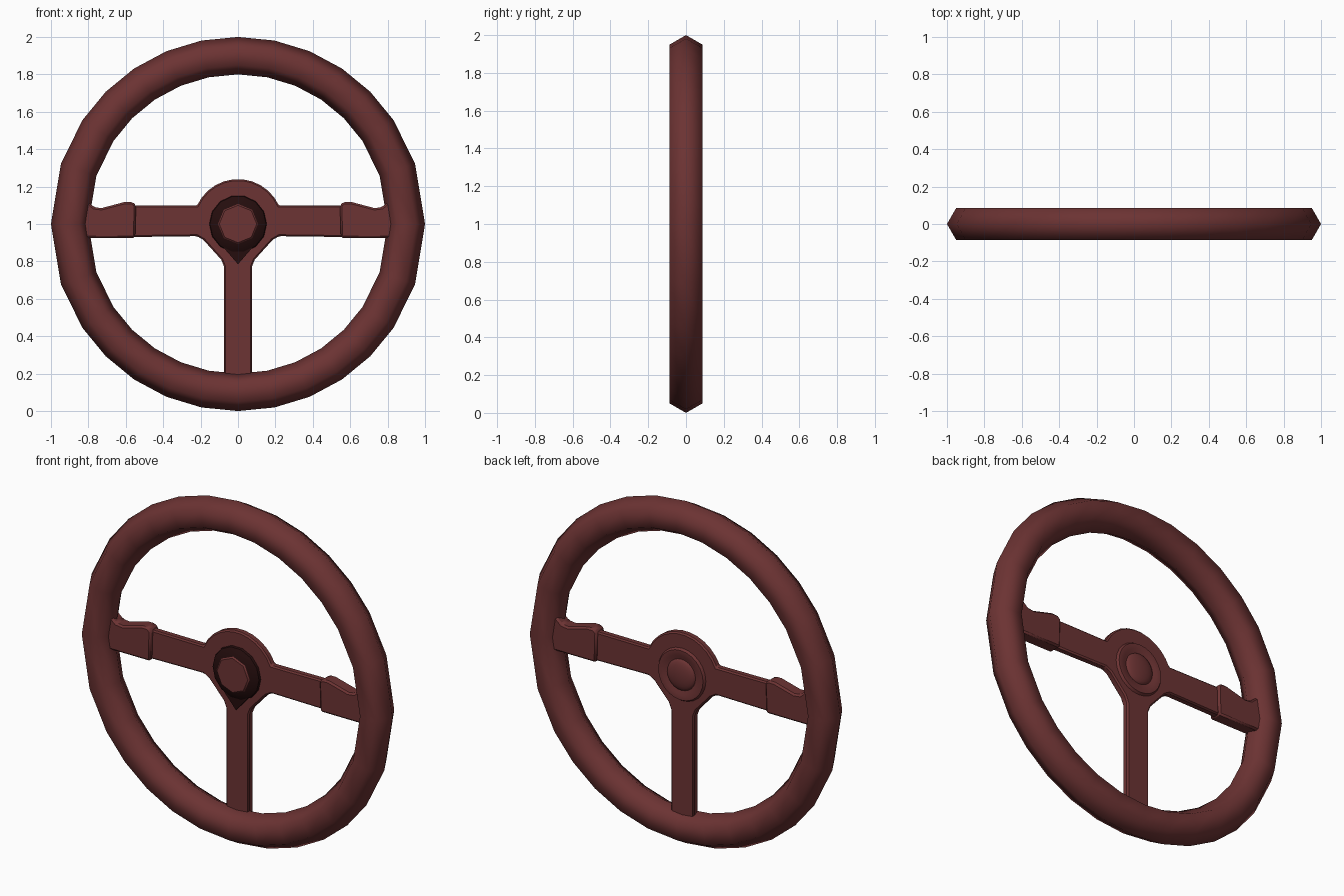
import bpy, bmesh
from math import sin, cos, radians, pi

old = bpy.data.objects.get("Cube")
if old:
    bpy.data.objects.remove(old, do_unlink=True)


def material(name, rgb):
    m = bpy.data.materials.new(name)
    m.use_nodes = True
    m.diffuse_color = (*rgb, 1)
    m.node_tree.nodes["Principled BSDF"].inputs["Base Color"].default_value = (*rgb, 1)
    return m


RED = material("dark red", (0.15, 0.033, 0.033))
BLACK = material("red black", (0.018, 0.004, 0.004))
HUB_Z = 1.0


def finish(bm, name, mat, angle=None, bevel=0):
    bmesh.ops.recalc_face_normals(bm, faces=bm.faces[:])
    mesh = bpy.data.meshes.new(name)
    bm.to_mesh(mesh)
    bm.free()
    mesh.materials.append(mat)
    ob = bpy.data.objects.new(name, mesh)
    bpy.context.collection.objects.link(ob)
    if bevel:
        mod = ob.modifiers.new("soft edges", "BEVEL")
        mod.width = bevel
        mod.segments = 1
        mod.limit_method = "ANGLE"
    bpy.ops.object.select_all(action="DESELECT")
    ob.select_set(True)
    bpy.context.view_layer.objects.active = ob
    if angle is None:
        bpy.ops.object.shade_smooth()
    else:
        bpy.ops.object.shade_smooth_by_angle(angle=radians(angle))
    return ob


def prism(name, outline, front, back, mat, bevel=0.0):
    """Extrude an (x, z) outline from y=front to y=back."""
    bm = bmesh.new()
    face = bm.faces.new([bm.verts.new((x, front, z)) for x, z in outline])
    out = bmesh.ops.extrude_face_region(bm, geom=[face])
    for v in out["geom"]:
        if isinstance(v, bmesh.types.BMVert):
            v.co.y = back
    return finish(bm, name, mat, 25, bevel)


def lathe(name, profile, sides, mat, angle=35):
    """Turn an (r, y) profile around the hub axis and cap its ends."""
    bm = bmesh.new()
    rings = []
    for r, y in profile:
        turn = [2 * pi * i / sides for i in range(sides)]
        rings.append([bm.verts.new((r * cos(a), y, HUB_Z + r * sin(a))) for a in turn])
    for a, b in zip(rings, rings[1:]):
        for i in range(sides):
            j = (i + 1) % sides
            bm.faces.new((a[i], a[j], b[j], b[i]))
    bm.faces.new(rings[0])
    bm.faces.new(rings[-1])
    return finish(bm, name, mat, angle)


# Rim: six-sided tube, with longer segments where the side spokes join
quarter = [0, 18.8, 33.75, 45, 56.25, 67.5, 78.75]
half = quarter + [90] + [180 - a for a in reversed(quarter[1:])]
turns = half + [a + 180 for a in half]
bm = bmesh.new()
rings = []
for t in turns:
    ring = []
    for k in range(6):
        r, y = 0.9 + 0.1 * cos(k * pi / 3), 0.1 * sin(k * pi / 3)
        ring.append(bm.verts.new((r * cos(radians(t)), y, HUB_Z + r * sin(radians(t)))))
    rings.append(ring)
for n, ring in enumerate(rings):
    after = rings[(n + 1) % len(rings)]
    for k in range(6):
        bm.faces.new((ring[k], ring[k - 1], after[k - 1], after[k]))
finish(bm, "rim", RED)

# Hub plate with its three spokes
arc = [(0.24 * cos(radians(a)), HUB_Z + 0.24 * sin(radians(a))) for a in range(24, 157, 12)]
side = [(-0.6, 1.1), (-0.6, 0.93), (-0.22, 0.935), (-0.185, 0.915),
        (-0.09, 0.81), (-0.074, 0.77), (-0.074, 0.14)]
outline = arc + side + [(-x, z) for x, z in reversed(side)]
prism("hub_and_spokes", outline, -0.008, 0.036, RED, 0.008)

# Thicker grips where the side spokes meet the rim
grip = [(0.55, 0.925), (0.545, 1.1), (0.565, 1.118), (0.605, 1.118),
        (0.73, 1.085), (0.77, 1.09), (0.81, 1.125), (0.85, 1.125), (0.85, 0.925)]
for name, s in (("left_grip", 1), ("right_grip", -1)):
    prism(name, [(s * x, z) for x, z in grip], -0.03, 0.05, RED, 0.01)

# Front boss: dark tapering collar, pointer and flat cap
lathe("front_collar", [(0.155, -0.004), (0.15, -0.02), (0.11, -0.045)], 14, BLACK)
prism("collar_pointer", [(-0.1, 0.9), (0, 0.785), (0.1, 0.9)], -0.02, 0.0, BLACK)
lathe("front_cap", [(0.108, -0.044), (0.1, -0.052)], 8, RED)

# Back boss: raised ring around a domed button
lathe("back_ring", [(0.155, 0.034), (0.145, 0.05), (0.115, 0.05), (0.1, 0.042)], 24, RED)
dome = [(0.092 * cos(radians(a)), 0.04 + 0.026 * sin(radians(a))) for a in range(0, 85, 16)]
lathe("back_button", dome, 24, RED, 60)
